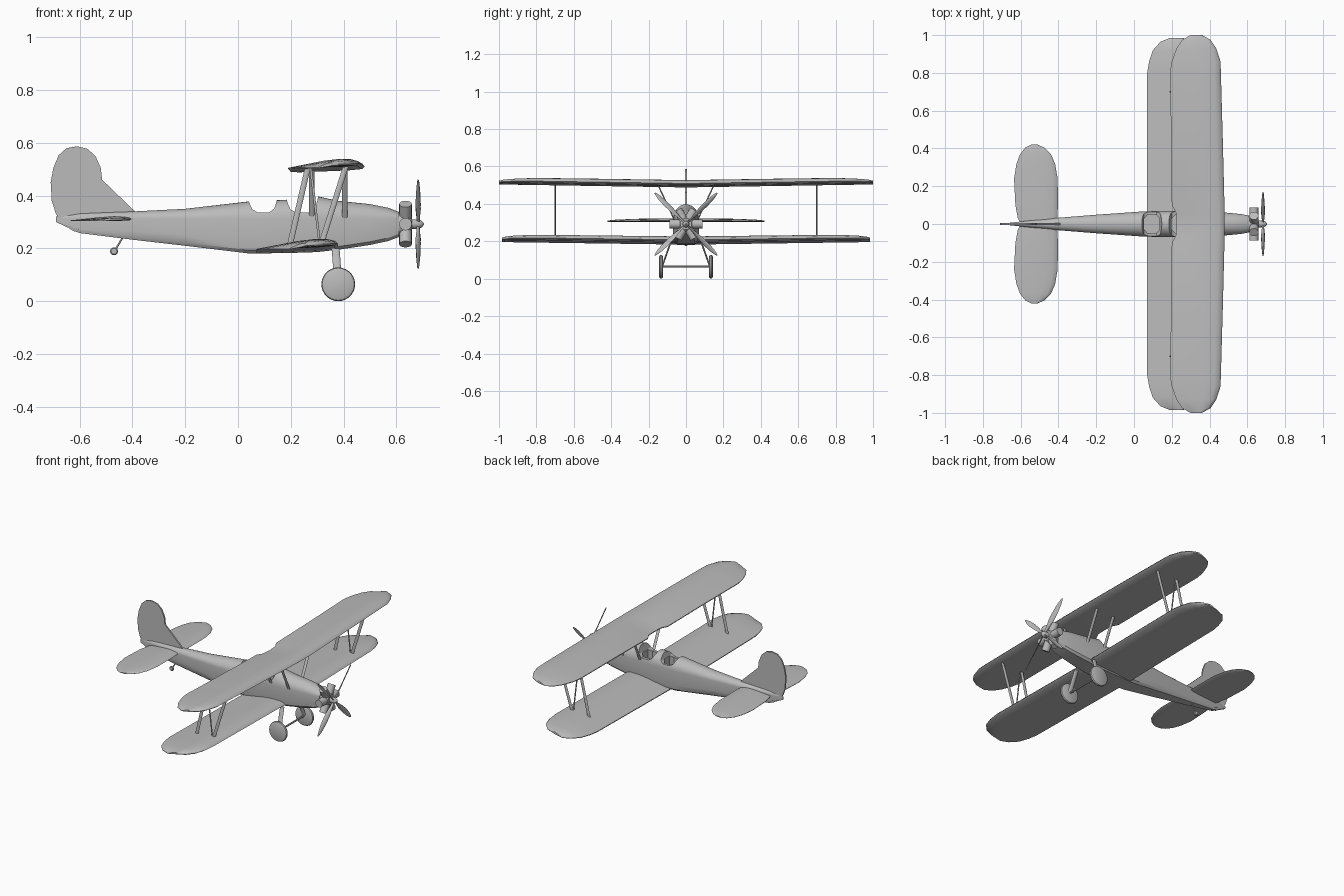
import bpy, bmesh
from math import sin, cos, pi, radians
from mathutils import Vector, Matrix

if "Cube" in bpy.data.objects:
    bpy.data.objects.remove(bpy.data.objects["Cube"], do_unlink=True)

grey = bpy.data.materials.new("plain_grey")
grey.use_nodes = True
grey.diffuse_color = (0.5, 0.5, 0.5, 1)
grey.node_tree.nodes["Principled BSDF"].inputs["Base Color"].default_value = (0.5, 0.5, 0.5, 1)


def smooth(ob, angle=35):
    bpy.ops.object.select_all(action='DESELECT')
    ob.select_set(True)
    bpy.context.view_layer.objects.active = ob
    bpy.ops.object.shade_smooth_by_angle(angle=radians(angle))


def loft(name, rings, angle=35):
    """Skin a closed solid through a list of equal-sized rings of points."""
    bm = bmesh.new()
    loops = [[bm.verts.new(p) for p in ring] for ring in rings]
    n = len(loops[0])
    for a, b in zip(loops, loops[1:]):
        for i in range(n):
            j = (i + 1) % n
            bm.faces.new((a[i], a[j], b[j], b[i]))
    bm.faces.new(loops[0][::-1])
    bm.faces.new(loops[-1])
    bmesh.ops.recalc_face_normals(bm, faces=bm.faces)
    mesh = bpy.data.meshes.new(name)
    bm.to_mesh(mesh)
    bm.free()
    mesh.materials.append(grey)
    ob = bpy.data.objects.new(name, mesh)
    bpy.context.collection.objects.link(ob)
    smooth(ob, angle)
    return ob


def turned(name, centre, axis, steps, n=24):
    """Round part: steps are (distance along axis, radius)."""
    q = Vector(axis).to_track_quat('Z', 'Y')
    c = Vector(centre)
    return loft(name, [[c + q @ Vector((r * cos(2 * pi * i / n), r * sin(2 * pi * i / n), d))
                        for i in range(n)] for d, r in steps])


def strut(name, a, b, wx, wy, n=10):
    """Streamlined strut with an oval horizontal section."""
    ring = [Vector((wx / 2 * cos(2 * pi * i / n), wy / 2 * sin(2 * pi * i / n), 0)) for i in range(n)]
    return loft(name, [[Vector(p) + r for r in ring] for p in (a, b)], 50)


# Airfoil: fraction of chord from the leading edge, fraction of thickness
AIRFOIL = [(0, .35), (.03, .68), (.12, .92), (.3, 1), (.5, .86), (.75, .5), (1, .15),
           (1, 0), (.6, 0), (.25, 0), (.04, .1)]


def wing(name, half, base, rise, tilt):
    """half: (y, trailing x, leading x, thickness) from the centre outwards."""
    stations = [(-y, *rest) for y, *rest in half[:0:-1]] + half
    rings = []
    for y, te, le, th in stations:
        rings.append([(le + (te - le) * f, y, base + rise * abs(y) + tilt * (1 - f) + th * t)
                      for f, t in AIRFOIL])
    return loft(name, rings, 40)


# Wings and tailplane
wing("upper_wing", [(0, .225, .48, .032), (.06, .222, .48, .032), (.1, .2, .479, .032),
                    (.45, .197, .47, .032), (.8, .19, .46, .031), (.86, .2, .458, .028),
                    (.93, .225, .435, .024), (.975, .255, .405, .019), (1, .3, .36, .012)],
     .488, .016, .01)
wing("lower_wing", [(0, .07, .38, .034), (.8, .07, .378, .032), (.86, .08, .37, .029),
                    (.92, .1, .35, .025), (.965, .14, .31, .019), (.985, .19, .26, .012)],
     .182, .014, .014)
wing("tailplane", [(0, -.6, -.405, .018), (.03, -.615, -.405, .018), (.1, -.628, -.403, .018),
                   (.24, -.635, -.404, .017), (.32, -.622, -.418, .014), (.37, -.603, -.44, .012),
                   (.405, -.575, -.475, .009), (.42, -.545, -.51, .006)], .304, 0, 0)

# Fuselage: flat sides and belly with a rounded upper deck
SHOULDER = .313


def hull_ring(x, bottom, top, w):
    side = [(0, bottom), (.72 * w, bottom), (.93 * w, bottom + .012), (w, bottom + .04 * min(1, w / .04))]
    deck = [(w * cos(a), SHOULDER + (top - SHOULDER) * sin(a))
            for a in (pi / 2 * i / 8 for i in range(9))]
    half = side + deck
    return [(x, y, z) for y, z in half] + [(x, -y, z) for y, z in half[-2:0:-1]]


fuselage = loft("fuselage", [hull_ring(*s) for s in (
    (-.69, .30, .32, .003), (-.6, .258, .333, .013), (-.4, .233, .34, .033), (-.2, .21, .35, .049),
    (.04, .181, .378, .066), (.18, .182, .384, .07), (.3, .186, .398, .07), (.38, .195, .38, .068),
    (.5, .213, .368, .059), (.57, .228, .354, .052), (.61, .243, .338, .044))], 30)


def cut(ob, cutter):
    mod = ob.modifiers.new("cut", 'BOOLEAN')
    mod.object, mod.solver = cutter, 'EXACT'
    bpy.context.view_layer.objects.active = ob
    bpy.ops.object.modifier_apply(modifier=mod.name)
    bpy.data.objects.remove(cutter, do_unlink=True)


# Two open cockpits: a rounded saddle cut and a deeper well in each
for x0, x1 in ((.042, .148), (.187, .302)):
    profile = [(x0 - .012, .45), (x0, .375), (x0 + .012, .348), (x0 + .034, .336),
               (x1 - .03, .336), (x1 - .01, .352), (x1, .385), (x1 + .004, .45)]
    cut(fuselage, loft("saddle_cutter", [[(x, y, z) for x, z in profile] for y in (-.15, .15)]))
    cx, hx, hy = (x0 + x1) / 2, (x1 - x0) / 2 - .012, .047
    outline = [(cx + hx * a, hy * b) for a, b in ((-1, -.6), (-.6, -1), (.6, -1), (1, -.6),
                                                  (1, .6), (.6, 1), (-.6, 1), (-1, .6))]
    cut(fuselage, loft("well_cutter", [[(x, y, z) for x, y in outline] for z in (.26, .46)]))
smooth(fuselage, 30)

# Fin and rudder plate
fin = [(-.385, .335), (-.515, .46), (-.52, .505), (-.54, .55), (-.57, .577), (-.61, .587),
       (-.65, .58), (-.68, .553), (-.7, .505), (-.71, .45), (-.706, .38), (-.69, .33),
       (-.66, .29), (-.625, .266), (-.59, .256), (-.5, .29)]
loft("fin_and_rudder", [[(x, y, z) for x, z in fin] for y in (-.005, .005)])

# Radial engine
HUB_Z = .292
turned("crankcase", (.6, 0, HUB_Z), (1, 0, 0), [(0, .045), (.045, .045), (.06, .03)])
for i in range(6):
    a = i * pi / 3
    turned("engine_cylinder", (.635, 0, HUB_Z), (0, cos(a), sin(a)), [(.02, .024), (.088, .024)], 16)

# Propeller with four pitched blades
turned("propeller_hub", (.655, 0, HUB_Z), (1, 0, 0), [(0, .018), (.03, .018), (.042, .012), (.05, .003)], 16)
for i in range(4):
    turn = Matrix.Rotation(pi / 4 + i * pi / 2, 3, 'X')
    rings = []
    for r, chord, pitch in ((.005, .012, 60), (.04, .016, 55), (.09, .03, 42),
                            (.15, .032, 32), (.2, .024, 26), (.228, .012, 22), (.236, .004, 22)):
        spin = Matrix.Rotation(radians(pitch), 3, 'Z')
        oval = [Vector((.003 * sin(k * pi / 4), chord / 2 * cos(k * pi / 4), 0)) for k in range(8)]
        rings.append([turn @ (spin @ p + Vector((0, 0, r))) + Vector((.683, 0, HUB_Z)) for p in oval])
    loft("propeller_blade", rings, 50)

for s, side in ((1, "left"), (-1, "right")):
    # Interplane struts with a thin diagonal brace
    y = .7 * s
    strut(side + "_rear_wing_strut", (.195, y, .205), (.265, y, .508), .022, .008)
    strut(side + "_front_wing_strut", (.315, y, .215), (.41, y, .515), .022, .008)
    strut(side + "_wing_brace", (.31, y, .215), (.275, y, .508), .009, .005)
    # Cabane struts
    for x in (.28, .405):
        strut(side + "_cabane_strut", (x, .06 * s, .31), (x, .15 * s, .502), .02, .008)
    # Landing gear
    strut(side + "_gear_leg", (.37, .08 * s, .2), (.38, .128 * s, .064), .03, .01)
    turned(side + "_wheel", (.38, .133 * s, .064), (0, 1, 0),
           [(-.011, .052), (-.007, .061), (0, .064), (.007, .061), (.011, .052)], 28)
turned("axle", (.38, -.133, .066), (0, 1, 0), [(0, .006), (.266, .006)], 10)

# Tail wheel
strut("tail_wheel_strut", (-.435, 0, .245), (-.468, 0, .19), .008, .008)
turned("tail_wheel", (-.47, 0, .189), (0, 1, 0), [(-.007, .011), (-.003, .015), (.003, .015), (.007, .011)], 16)
